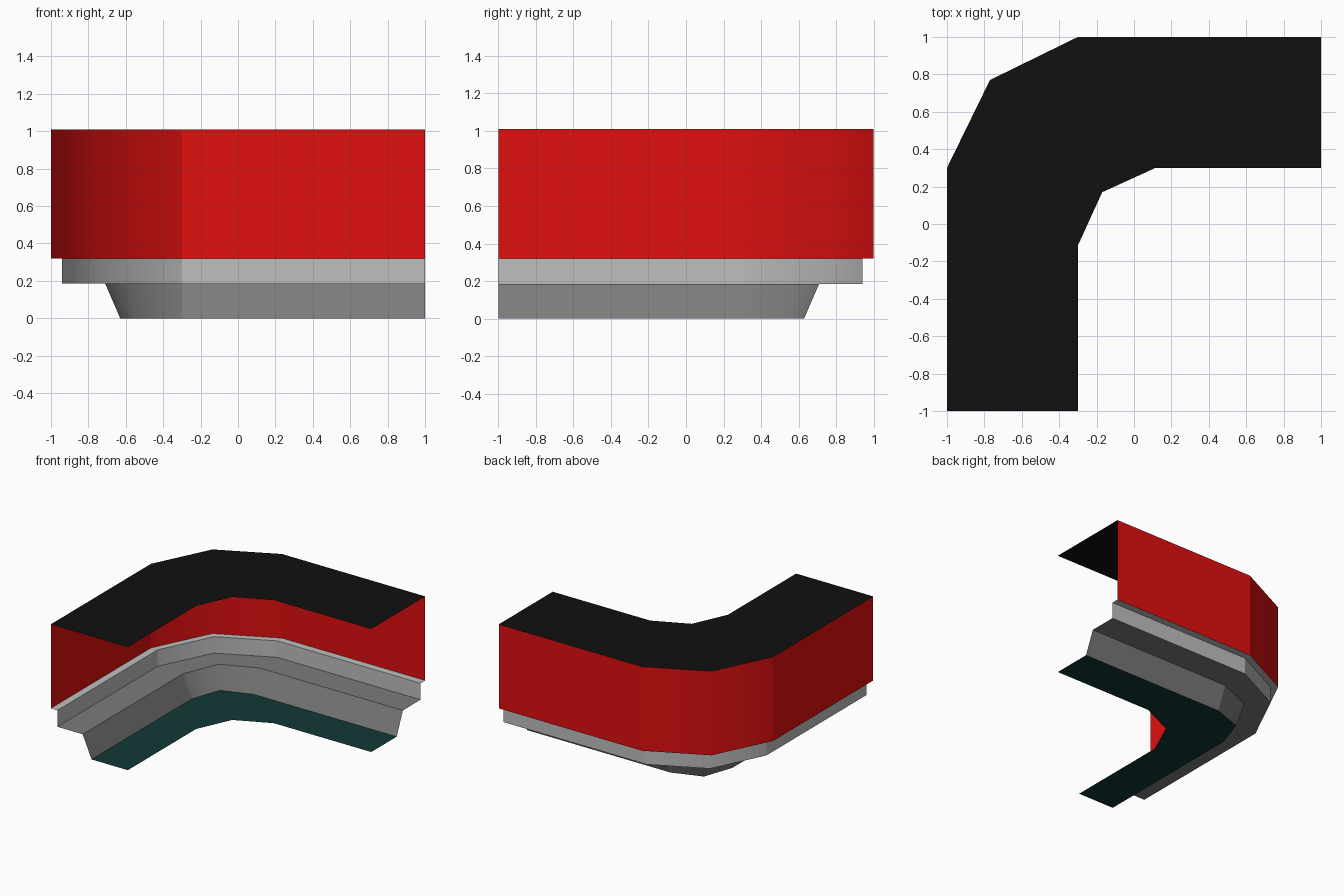
import bpy
import bmesh

if "Cube" in bpy.data.objects:
    bpy.data.objects.remove(bpy.data.objects["Cube"], do_unlink=True)


def material(name, rgb):
    mat = bpy.data.materials.new(name)
    mat.use_nodes = True
    mat.diffuse_color = (*rgb, 1)
    mat.node_tree.nodes["Principled BSDF"].inputs["Base Color"].default_value = (*rgb, 1)
    return mat


black = material("black", (0.005, 0.005, 0.005))
red = material("red", (0.75, 0.005, 0.005))
light_grey = material("light grey", (0.52, 0.52, 0.52))
dark_grey = material("dark grey", (0.2, 0.2, 0.2))
teal = material("dark teal", (0.005, 0.04, 0.037))


def corner_path(inset, bend, middle, z):
    """L-shaped line with a two-facet corner, mirrored about the diagonal."""
    side = 1 - inset
    return [(-side, -1, z), (-side, bend, z), (-middle, middle, z),
            (-bend, side, z), (1, side, z)]


# Cross-section lines from the top inner edge, round the outside, to the floor
top_inner = corner_path(0.7, -0.115, 0.17, 1.01)
top_outer = corner_path(0, 0.3, 0.77, 1.01)
wall_foot = corner_path(0, 0.3, 0.77, 0.32)
band_top = corner_path(0.06, 0.3, 0.73, 0.32)
band_foot = corner_path(0.06, 0.3, 0.73, 0.185)
slope_top = corner_path(0.29, 0.3, 0.59, 0.185)
slope_foot = corner_path(0.37, 0.3, 0.545, 0)
floor_inner = corner_path(0.7, -0.115, 0.17, 0)


def strip(name, upper, lower, mat):
    """Open sheet between two lines; the bend is smooth, the arms are flat."""
    bm = bmesh.new()
    a = [bm.verts.new(p) for p in upper]
    b = [bm.verts.new(p) for p in lower]
    for i in range(len(a) - 1):
        face = bm.faces.new((a[i], b[i], b[i + 1], a[i + 1]))
        face.smooth = i in (1, 2)
    bmesh.ops.reverse_faces(bm, faces=bm.faces[:])
    mesh = bpy.data.meshes.new(name)
    bm.to_mesh(mesh)
    bm.free()
    mesh.materials.append(mat)
    bpy.context.collection.objects.link(bpy.data.objects.new(name, mesh))


strip("top_cover", top_inner, top_outer, black)
strip("outer_wall", top_outer, wall_foot, red)
strip("upper_ledge", wall_foot, band_top, light_grey)
strip("trim_band", band_top, band_foot, light_grey)
strip("lower_ledge", band_foot, slope_top, dark_grey)
strip("sloped_base", slope_top, slope_foot, dark_grey)
strip("floor", slope_foot, floor_inner, teal)
